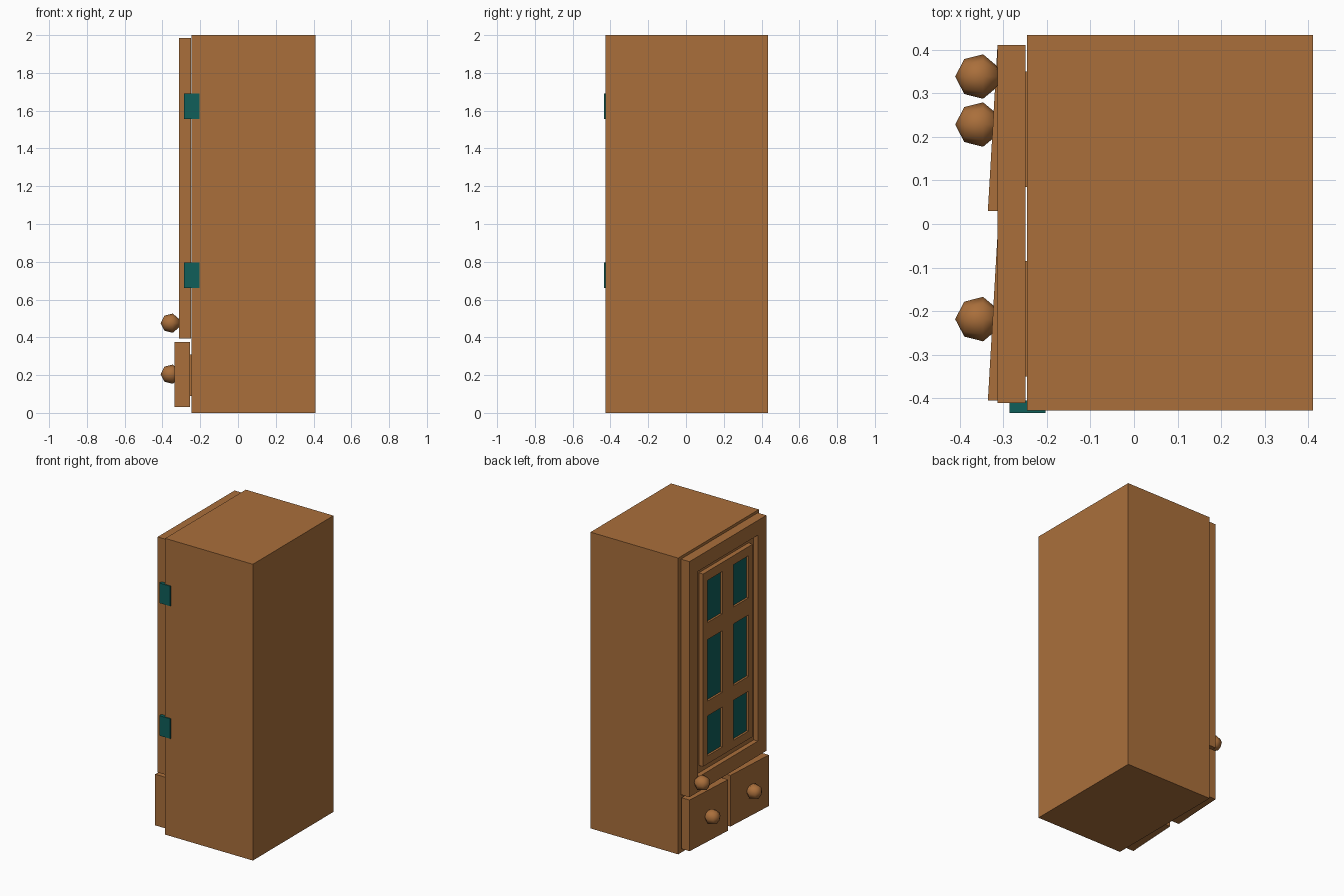
import bpy, bmesh, math
from mathutils import Matrix

if "Cube" in bpy.data.objects:
    bpy.data.objects.remove(bpy.data.objects["Cube"])


def material(name, rgb):
    m = bpy.data.materials.new(name)
    m.diffuse_color = (*rgb, 1)
    m.use_nodes = True
    m.node_tree.nodes["Principled BSDF"].inputs["Base Color"].default_value = m.diffuse_color
    return m


WOOD = material("brown wood", (0.402, 0.159, 0.044))
TEAL = material("dark teal", (0.005, 0.114, 0.102))


def finish(name, bm, mat):
    bmesh.ops.recalc_face_normals(bm, faces=bm.faces)
    me = bpy.data.meshes.new(name)
    bm.to_mesh(me)
    bm.free()
    me.materials.append(mat)
    ob = bpy.data.objects.new(name, me)
    bpy.context.collection.objects.link(ob)
    return ob


def prism(name, outline, z0, z1, mat=WOOD):
    """Extrude an (x, y) outline from z0 to z1."""
    bm = bmesh.new()
    face = bm.faces.new([bm.verts.new((x, y, z0)) for x, y in outline])
    ext = bmesh.ops.extrude_face_region(bm, geom=[face])["geom"]
    for v in ext:
        if isinstance(v, bmesh.types.BMVert):
            v.co.z = z1
    return finish(name, bm, mat)


def box(name, x, y, z, mat=WOOD):
    return prism(name, [(x[0], y[0]), (x[1], y[0]), (x[1], y[1]), (x[0], y[1])], *z, mat)


def pierced_plate(name, x, ys, zs, mat=WOOD):
    """Plate across x with holes at the odd cells of the y/z grid lines."""
    bm = bmesh.new()
    grid = [[bm.verts.new((x[0], y, z)) for z in zs] for y in ys]
    faces = []
    for i in range(len(ys) - 1):
        for j in range(len(zs) - 1):
            if not (i % 2 and j % 2):
                faces.append(bm.faces.new((grid[i][j], grid[i + 1][j],
                                           grid[i + 1][j + 1], grid[i][j + 1])))
    ext = bmesh.ops.extrude_face_region(bm, geom=faces, use_keep_orig=True)["geom"]
    for v in ext:
        if isinstance(v, bmesh.types.BMVert):
            v.co.x = x[1]
    # merge the coplanar grid cells
    bmesh.ops.recalc_face_normals(bm, faces=bm.faces)
    bmesh.ops.dissolve_limit(bm, angle_limit=0.01, verts=bm.verts, edges=bm.edges)
    return finish(name, bm, mat)


def knob(name, y, z):
    """Smooth low-poly knob lathed around the x axis."""
    bm = bmesh.new()
    profile = [(-0.41, 0), (-0.389, 0.04), (-0.346, 0.051), (-0.315, 0.025), (-0.305, 0)]
    vs = [bm.verts.new((x, r, 0)) for x, r in profile]
    es = [bm.edges.new(p) for p in zip(vs, vs[1:])]
    bmesh.ops.spin(bm, geom=vs + es, cent=(0, 0, 0), axis=(1, 0, 0),
                   angle=math.tau, steps=8, use_duplicate=False)
    bmesh.ops.remove_doubles(bm, verts=bm.verts, dist=1e-4)
    bmesh.ops.transform(bm, matrix=Matrix.Translation((0, y, z)), verts=bm.verts)
    for f in bm.faces:
        f.smooth = True
    return finish(name, bm, WOOD)


# Cabinet body
box("cabinet_body", (-0.245, 0.41), (-0.427, 0.433), (0, 2))

# Door: backing, outer frame and glazed panel separated by a groove
FRONT, FLOOR, BACK = -0.313, -0.281, -0.249
box("door_backing", (FLOOR, BACK), (-0.41, 0.41), (0.395, 1.985))
pierced_plate("door_frame", (FRONT, FLOOR),
              [-0.41, -0.32, 0.32, 0.41], [0.395, 0.495, 1.885, 1.985])
rows = [(0.6, 0.87), (0.97, 1.385), (1.5, 1.785)]
pierced_plate("window_panel", (FRONT, FLOOR),
              [-0.265, -0.22, -0.06, 0.06, 0.22, 0.265],
              [0.546] + [z for r in rows for z in r] + [1.846])
for r in rows:
    for y in ((-0.22, -0.06), (0.06, 0.22)):
        box("window_pane", (FRONT + 0.014, FRONT + 0.022), y, r, TEAL)

# Hinges joining door and body
for z in (0.66, 1.555):
    box("hinge", (-0.285, -0.203), (-0.433, -0.405), (z, z + 0.135), TEAL)

# Slightly skewed drawer fronts with the boxes behind them
for y0, y1 in ((-0.405, -0.027), (0.03, 0.408)):
    prism("drawer_front", [(-0.335, y0), (-0.253, y0), (-0.253, y1), (-0.313, y1)], 0.03, 0.375)
for y0 in (-0.35, 0.085):
    box("drawer_box", (-0.255, -0.235), (y0, y0 + 0.265), (0.09, 0.31))

# Knobs
knob("door_knob", 0.338, 0.475)
for y in (-0.218, 0.228):
    knob("drawer_knob", y, 0.205)
